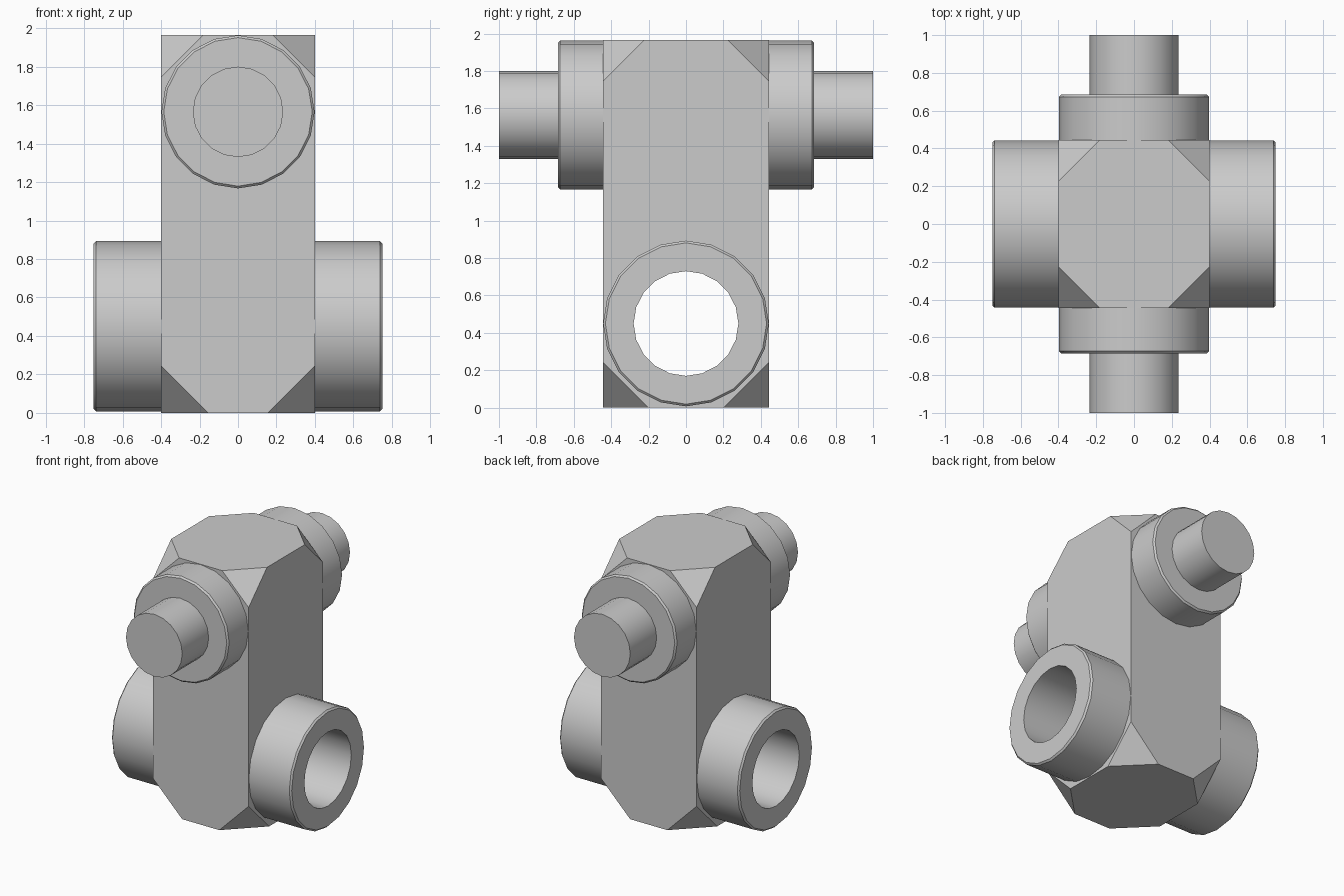
import bpy, bmesh, math
from itertools import product
from mathutils import Vector

cube = bpy.data.objects.get("Cube")
if cube:
    bpy.data.objects.remove(cube)

GREY = (0.6, 0.6, 0.6, 1)
metal = bpy.data.materials.new("plain grey")
metal.use_nodes = True
metal.diffuse_color = GREY
metal.node_tree.nodes["Principled BSDF"].inputs["Base Color"].default_value = GREY

X, Y, Z = Vector((1, 0, 0)), Vector((0, 1, 0)), Vector((0, 0, 1))


def make_object(name, bm):
    bmesh.ops.recalc_face_normals(bm, faces=bm.faces)
    mesh = bpy.data.meshes.new(name)
    bm.to_mesh(mesh)
    bm.free()
    mesh.materials.append(metal)
    obj = bpy.data.objects.new(name, mesh)
    bpy.context.collection.objects.link(obj)
    return obj


def select_only(obj):
    bpy.ops.object.select_all(action="DESELECT")
    obj.select_set(True)
    bpy.context.view_layer.objects.active = obj


def lathe(name, profile, axis, height, closed=False):
    """Spin (radius, offset) points around a level axis."""
    bm = bmesh.new()
    centre = Z * height
    verts = [bm.verts.new(centre + axis * t + Z * r) for r, t in profile]
    pairs = list(zip(verts, verts[1:]))
    if closed:
        pairs.append((verts[-1], verts[0]))
    edges = [bm.edges.new(p) for p in pairs]
    bmesh.ops.spin(bm, geom=verts + edges, cent=centre, axis=axis,
                   angle=math.tau, steps=20, use_merge=True)
    bmesh.ops.remove_doubles(bm, verts=bm.verts, dist=0.0005)
    obj = make_object(name, bm)
    select_only(obj)
    bpy.ops.object.shade_smooth_by_angle(angle=math.radians(30))
    return obj


def mirrored(half):
    return [(r, -t) for r, t in reversed(half)] + half


# Block with its eight corners cut off
HALF_X, HALF_Y, TOP = 0.4, 0.445, 1.965
bm = bmesh.new()
bmesh.ops.create_cube(bm, size=1)
bmesh.ops.scale(bm, vec=(2 * HALF_X, 2 * HALF_Y, TOP), verts=bm.verts)
bmesh.ops.translate(bm, vec=Z * TOP / 2, verts=bm.verts)
for sx, sy, sz in product((-1, 1), repeat=3):
    cut = 0.22 if sz > 0 else 0.245
    corner = Vector((sx * HALF_X, sy * HALF_Y, TOP if sz > 0 else 0))
    bmesh.ops.bisect_plane(bm, geom=bm.verts[:] + bm.edges[:] + bm.faces[:],
                           plane_co=corner - X * sx * cut,
                           plane_no=Vector((sx, sy, sz)), clear_outer=True)
    bmesh.ops.holes_fill(bm, edges=[e for e in bm.edges if e.is_boundary])
block = make_object("block", bm)

# Opening in the block, hidden within the sleeve wall
BORE_Z = 0.45
cutter = lathe("opening_cutter", mirrored([(0.36, 0.6), (0, 0.6)]), X, BORE_Z)
cutter.hide_render = True
opening = block.modifiers.new("opening", "BOOLEAN")
opening.operation = "DIFFERENCE"
opening.solver = "EXACT"
opening.object = cutter
select_only(block)
bpy.ops.object.modifier_apply(modifier="opening")
bpy.data.objects.remove(cutter)

# Hollow cross sleeve at the bottom
lathe("bore_sleeve",
      mirrored([(0.443, 0.738), (0.431, 0.75), (0.28, 0.75)]),
      X, BORE_Z, closed=True)

# Solid stepped shaft at the top
lathe("stepped_shaft",
      mirrored([(0.398, 0.673), (0.386, 0.685), (0.235, 0.685),
                (0.235, 1.0), (0, 1.0)]),
      Y, 1.565)
